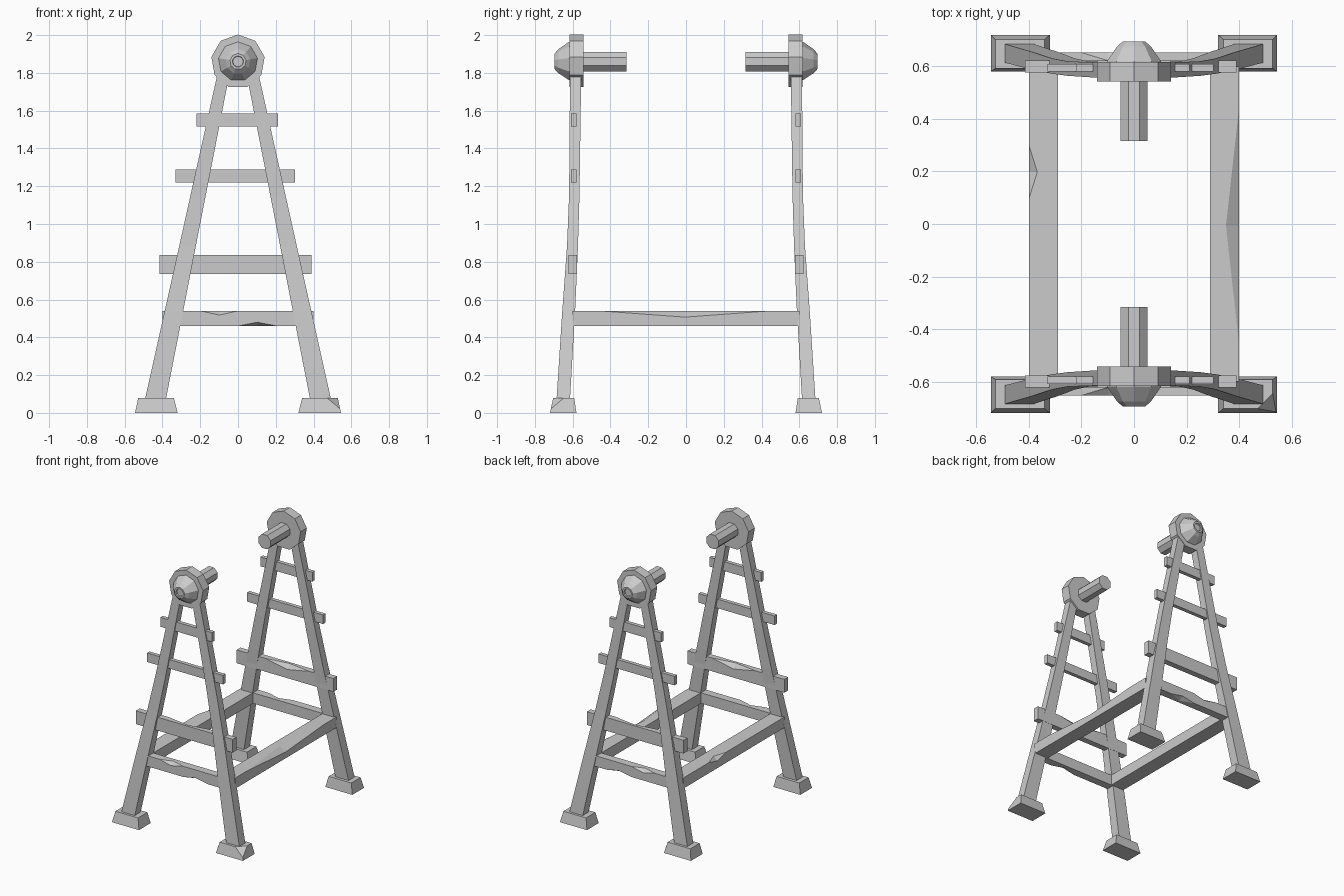
import bpy, bmesh, math
from mathutils import Vector

if "Cube" in bpy.data.objects:
    bpy.data.objects.remove(bpy.data.objects["Cube"])

GREY = (0.6, 0.6, 0.6, 1)
wood = bpy.data.materials.new("weathered grey")
wood.use_nodes = True
wood.diffuse_color = GREY
wood.node_tree.nodes["Principled BSDF"].inputs["Base Color"].default_value = GREY


def finish(name, bm):
    bmesh.ops.recalc_face_normals(bm, faces=bm.faces)
    mesh = bpy.data.meshes.new(name)
    bm.to_mesh(mesh)
    bm.free()
    mesh.materials.append(wood)
    obj = bpy.data.objects.new(name, mesh)
    bpy.context.collection.objects.link(obj)
    return obj


def loft(rings):
    """Closed solid through rings of points."""
    bm = bmesh.new()
    loops = [[bm.verts.new(p) for p in ring] for ring in rings]
    n = len(loops[0])
    for a, b in zip(loops, loops[1:]):
        for i in range(n):
            bm.faces.new((a[i], a[(i + 1) % n], b[(i + 1) % n], b[i]))
    bm.faces.new(loops[0])
    bm.faces.new(loops[-1])
    return bm


def rect(x0, x1, y0, y1, z):
    return [(x0, y0, z), (x1, y0, z), (x1, y1, z), (x0, y1, z)]


def block(x0, x1, y0, y1, z0, z1):
    return loft([rect(x0, x1, y0, y1, z0), rect(x0, x1, y0, y1, z1)])


def chip(bm, p, q, start, end, in1, in2):
    """Nick the edge p-q between two fractions, in1 and in2 lie in its two faces."""
    p, q, in1, in2 = map(Vector, (p, q, in1, in2))
    mid = p.lerp(q, (start + end) / 2)
    edge = min(bm.edges, key=lambda e: min(
        (e.verts[0].co - p).length + (e.verts[1].co - q).length,
        (e.verts[1].co - p).length + (e.verts[0].co - q).length))
    v0 = min(edge.verts, key=lambda v: (v.co - p).length)
    rest, a = bmesh.utils.edge_split(edge, v0, start)
    edge = next(e for e in a.link_edges if min((v.co - q).length for v in e.verts) < 1e-4)
    _, b = bmesh.utils.edge_split(edge, a, (end - start) / (1 - start))
    tips = []
    for offset in (in1, in2):
        side = next(f for f in a.link_faces if b in f.verts
                    and abs(f.normal.dot(offset.normalized())) < 0.3)
        bmesh.utils.face_split(side, a, b, coords=[mid + offset])
        tips.append(min(bm.verts, key=lambda v: (v.co - mid - offset).length))
        bm.normal_update()
    gap = next(e for e in a.link_edges if b in e.verts)
    bmesh.ops.delete(bm, geom=[gap], context='EDGES')
    bm.faces.new((a, tips[0], tips[1]))
    bm.faces.new((b, tips[1], tips[0]))


def beam(name, box, chips=()):
    bm = block(*box)
    bm.normal_update()
    for c in chips:
        chip(bm, *c)
    return finish(name, bm)


def turned(name, profile, sides, phase, s):
    """Solid of rings (y, radius) around the axle line."""
    rings = []
    for y, r in profile:
        angles = [phase + math.tau * i / sides for i in range(sides)]
        rings.append([(r * math.cos(a), s * y, 1.86 + r * math.sin(a)) for a in angles])
    return finish(name, loft(rings))


for s, end in ((-1, "front"), (1, "back")):
    # Splayed legs, bent slightly inward above the cross beam, and tapered feet
    for t, side in ((1, "left"), (-1, "right")):
        sections = [(0.06, 0.384, 0.495, 0.615, 0.686), (0.54, 0.29, 0.388, 0.587, 0.655),
                    (0.88, 0.224, 0.312, 0.572, 0.63), (1.15, 0.171, 0.252, 0.564, 0.619),
                    (1.78, 0.048, 0.112, 0.555, 0.614)]
        finish(f"{end}_{side}_leg", loft(
            [rect(t * a, t * b, s * c, s * d, z) for z, a, b, c, d in sections]))
        foot = loft([rect(t * 0.32, t * 0.545, s * 0.58, s * 0.72, 0),
                     rect(t * 0.34, t * 0.528, s * 0.592, s * 0.703, 0.08)])
        if s < 0 < t:
            # broken corner
            normal = Vector((0.06, -0.045, 0.07))
            cut = bmesh.ops.bisect_plane(foot, geom=foot.verts[:] + foot.edges[:] + foot.faces[:],
                                         plane_co=(0.47, -0.703, 0.08),
                                         plane_no=(0.6, -0.6, 0.85), clear_outer=True)
            bmesh.ops.holes_fill(foot, edges=[e for e in foot.edges if e.is_boundary])
        finish(f"{end}_{side}_foot", foot)

    # Ladder rungs running past the legs
    y0, y1 = sorted((s * 0.577, s * 0.622))
    inner = s * 0.577
    beam(f"{end}_low_rung", (-0.415, 0.39, y0, y1, 0.735, 0.835), [
        ((-0.415, inner, 0.835), (0.39, inner, 0.835), 0.3, 0.75, (0, s * 0.028, 0), (0, 0, -0.035))])
    for name, x0, x1, z0, z1 in (("middle", -0.33, 0.302, 1.22, 1.288),
                                 ("top", -0.22, 0.212, 1.515, 1.585)):
        y0, y1 = sorted((s * 0.58, s * 0.609))
        beam(f"{end}_{name}_rung", (x0, x1, y0, y1, z0, z1))

    # Lower cross beam with worn nicks
    y0, y1 = sorted((s * 0.592, s * 0.652))
    out = s * 0.652
    beam(f"{end}_cross_beam", (-0.32, 0.32, y0, y1, 0.46, 0.54), [
        ((-0.32, out, 0.54), (0.32, out, 0.54), 0.19, 0.5, (0, -s * 0.03, 0), (0, 0, -0.022)),
        ((-0.32, out, 0.46), (0.32, out, 0.46), 0.5, 0.82, (0, -s * 0.04, 0), (0, 0, 0.02))])

    # Nine-sided hub, domed cap and axle stub
    turned(f"{end}_hub", [(0.543, 0.143), (0.617, 0.143)], 9, math.pi / 2, s)
    turned(f"{end}_hub_cap", [(0.6, 0.108), (0.62, 0.104), (0.675, 0.066),
                              (0.695, 0.043), (0.695, 0.03), (0.685, 0.028)], 9, math.pi / 2, s)
    turned(f"{end}_axle", [(0.315, 0.056), (0.6, 0.056)], 8, math.pi / 8, s)

# Long side beams joining the two ends
beam("left_side_beam", (0.29, 0.4, -0.6, 0.6, 0.46, 0.54), [
    ((0.4, -0.6, 0.54), (0.4, 0.6, 0.54), 0.12, 0.87, (-0.05, 0, 0), (0, 0, -0.033))])
beam("right_side_beam", (-0.4, -0.29, -0.6, 0.6, 0.46, 0.54), [
    ((-0.4, -0.6, 0.54), (-0.4, 0.6, 0.54), 0.58, 0.75, (0.032, 0, 0), (0, 0, -0.025))])
